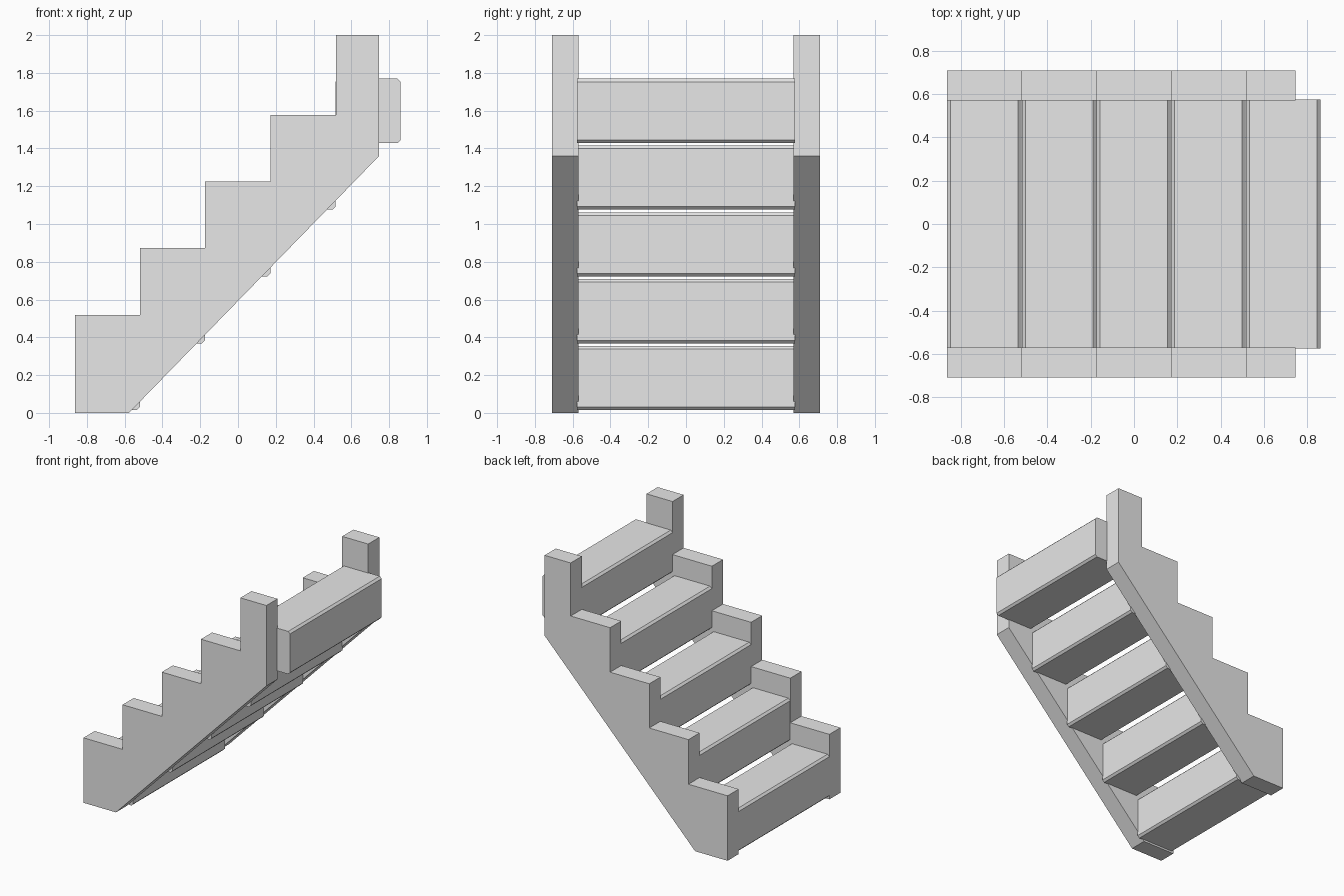
import bpy
import bmesh

if "Cube" in bpy.data.objects:
    bpy.data.objects.remove(bpy.data.objects["Cube"])

grey = bpy.data.materials.new("light grey")
grey.diffuse_color = (0.8, 0.8, 0.8, 1)
grey.use_nodes = True
grey.node_tree.nodes["Principled BSDF"].inputs["Base Color"].default_value = grey.diffuse_color


def extrude_profile(name, profile, y0, y1):
    """Solid made by sweeping an x-z outline along y."""
    bm = bmesh.new()
    face = bm.faces.new([bm.verts.new((x, y0, z)) for x, z in profile])
    swept = bmesh.ops.extrude_face_region(bm, geom=[face])["geom"]
    verts = [v for v in swept if isinstance(v, bmesh.types.BMVert)]
    bmesh.ops.translate(bm, verts=verts, vec=(0, y1 - y0, 0))
    bmesh.ops.recalc_face_normals(bm, faces=bm.faces)
    mesh = bpy.data.meshes.new(name)
    bm.to_mesh(mesh)
    bm.free()
    mesh.materials.append(grey)
    obj = bpy.data.objects.new(name, mesh)
    bpy.context.collection.objects.link(obj)
    return obj


# Stepped side panels with a sloping underside
step_x = [-0.863, -0.519, -0.174, 0.171, 0.518, 0.747]
step_z = [0.517, 0.872, 1.224, 1.578, 2.0]
outline = [(-0.577, 0), (-0.863, 0)]
for i, z in enumerate(step_z):
    outline += [(step_x[i], z), (step_x[i + 1], z)]
outline.append((0.747, 1.36))
extrude_profile("front_stringer", outline, -0.71, -0.57)
extrude_profile("back_stringer", outline, 0.57, 0.71)

# Five block treads with chamfered long edges
width, height, c = 0.344, 0.34, 0.016
for i in range(5):
    x0, z0 = -0.863 + i * 0.345, 0.015 + i * 0.3535
    x1, z1 = x0 + width, z0 + height
    block = [(x0 + c, z0), (x1 - c, z0), (x1, z0 + c), (x1, z1 - c),
             (x1 - c, z1), (x0 + c, z1), (x0, z1 - c), (x0, z0 + c)]
    extrude_profile(f"tread_{i + 1}", block, -0.576, 0.576)
